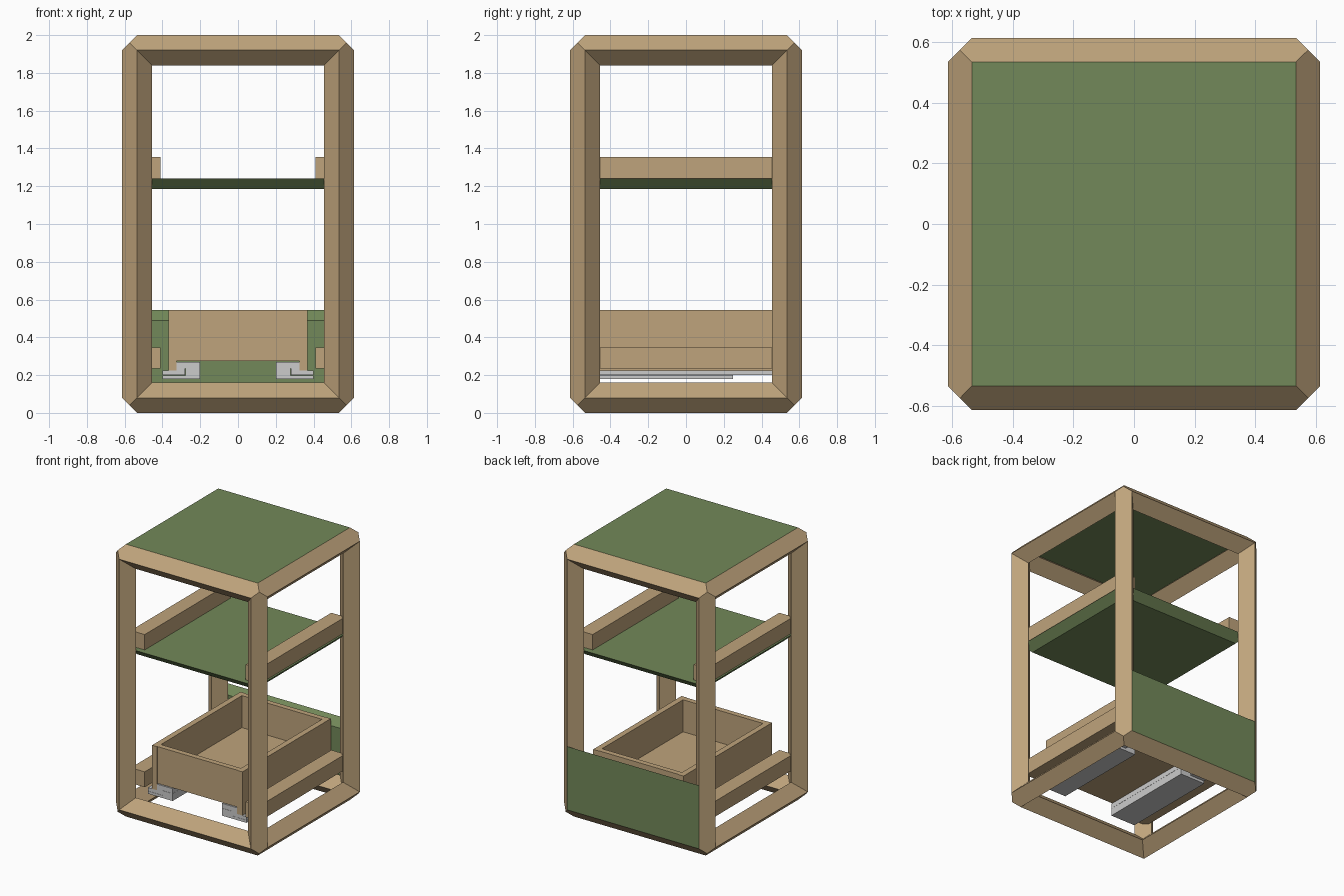
import bpy, bmesh
from mathutils import Vector

if "Cube" in bpy.data.objects:
    bpy.data.objects.remove(bpy.data.objects["Cube"])


def material(name, colour):
    m = bpy.data.materials.new(name)
    m.diffuse_color = (*colour, 1)
    m.use_nodes = True
    m.node_tree.nodes["Principled BSDF"].inputs["Base Color"].default_value = m.diffuse_color
    return m


WOOD = material("wood", (0.52, 0.37, 0.20))
GREEN = material("green_panel", (0.17, 0.25, 0.10))
C, D, TOP = 0.535, 0.08, 2.0      # bar centre line, half diagonal, height
T = 0.055                         # panel thickness


def add_mesh(name, faces, mat=None):
    bm = bmesh.new()
    for f in faces:
        bm.faces.new([bm.verts.new(p) for p in f])
    bmesh.ops.remove_doubles(bm, verts=bm.verts, dist=1e-5)
    bmesh.ops.recalc_face_normals(bm, faces=bm.faces)
    me = bpy.data.meshes.new(name)
    bm.to_mesh(me)
    bm.free()
    ob = bpy.data.objects.new(name, me)
    bpy.context.collection.objects.link(ob)
    if mat:
        me.materials.append(mat)
    return ob


def prism(name, ring_a, ring_b, mat=None):
    n = len(ring_a)
    sides = [[ring_a[i], ring_a[(i + 1) % n], ring_b[(i + 1) % n], ring_b[i]]
             for i in range(n)]
    return add_mesh(name, [ring_a, ring_b] + sides, mat)


def box(name, x0, x1, y0, y1, z0, z1, mat=None):
    ring = [(x0, y0), (x1, y0), (x1, y1), (x0, y1)]
    return prism(name, [(x, y, z0) for x, y in ring],
                 [(x, y, z1) for x, y in ring], mat)


# Frame: twelve diamond-section bars mitred together at the corners
def bar_faces(axis, su, sv):
    u, v = [a for a in range(3) if a != axis]
    half = [C, C, TOP / 2 - D]

    def pt(end, ou, ov, ow):
        p = Vector((0, 0, TOP / 2))
        for a, s, o in ((u, su, ou), (v, sv, ov), (axis, end, ow)):
            p[a] += s * (half[a] + o * D)
        return p

    def strip(section):
        return ([pt(1, *s) for s in section] +
                [pt(-1, *s) for s in reversed(section)])

    return [strip([(1, 0, 0), (.5, .5, .5), (0, 1, 0)]),
            strip([(-1, 0, -1), (-.5, -.5, -.5), (0, -1, -1)]),
            strip([(1, 0, 0), (0, -1, -1)]),
            strip([(0, 1, 0), (-1, 0, -1)])]


frame = []
for axis in range(3):
    for su in (-1, 1):
        for sv in (-1, 1):
            frame += bar_faces(axis, su, sv)
add_mesh("frame", frame, WOOD)


# Green panels with edges bevelled at 45 degrees to sit in the frame
def square(h, z):
    return [(-h, -h, z), (h, -h, z), (h, h, z), (-h, h, z)]


for name, z in (("top_panel", TOP), ("shelf", 1.24)):
    prism(name, square(C - T, z - T), square(C, z), GREEN)


def upright(h, z0, z1, y):
    return [(-h, y, z0), (h, y, z0), (h, y, z1), (-h, y, z1)]


prism("back_panel", upright(C, D, 0.545, C + D),
      upright(C - T, D + T, 0.545 - T, C + D - T), GREEN)

# Mirrored side parts
for s, side in ((-1, "left"), (1, "right")):
    # Square side rails
    for level, z in (("lower", 0.234), ("upper", 1.242)):
        box(f"{side}_{level}_rail", s * 0.41, s * 0.523, -0.497, 0.497,
            z, z + 0.113, WOOD)
    # Drawer sides
    box(f"{side}_drawer_side", s * 0.325, s * 0.367, -0.473, 0.553,
        0.225, 0.545, WOOD)
    # Stepped slides: moving part and the fixed part below it
    moving = [(.2, .27), (.325, .27), (.325, .225), (.4, .225),
              (.4, .2), (.28, .2), (.28, .235), (.2, .235)]
    fixed = [(.2, .234), (.279, .234), (.279, .199), (.4, .199),
             (.4, .18), (.2, .18)]
    for part, prof, y1 in (("moving", moving, 0.553), ("fixed", fixed, 0.25)):
        prism(f"{side}_{part}_slide", [(s * x, -0.473, z) for x, z in prof],
              [(s * x, y1, z) for x, z in prof])

# Drawer bottom and end boards
box("drawer_bottom", -0.325, 0.325, -0.47, 0.55, 0.275, 0.31, WOOD)
box("drawer_front", -0.325, 0.325, -0.47, -0.43, 0.31, 0.545, WOOD)
box("drawer_back", -0.325, 0.325, 0.51, 0.55, 0.31, 0.545, WOOD)
